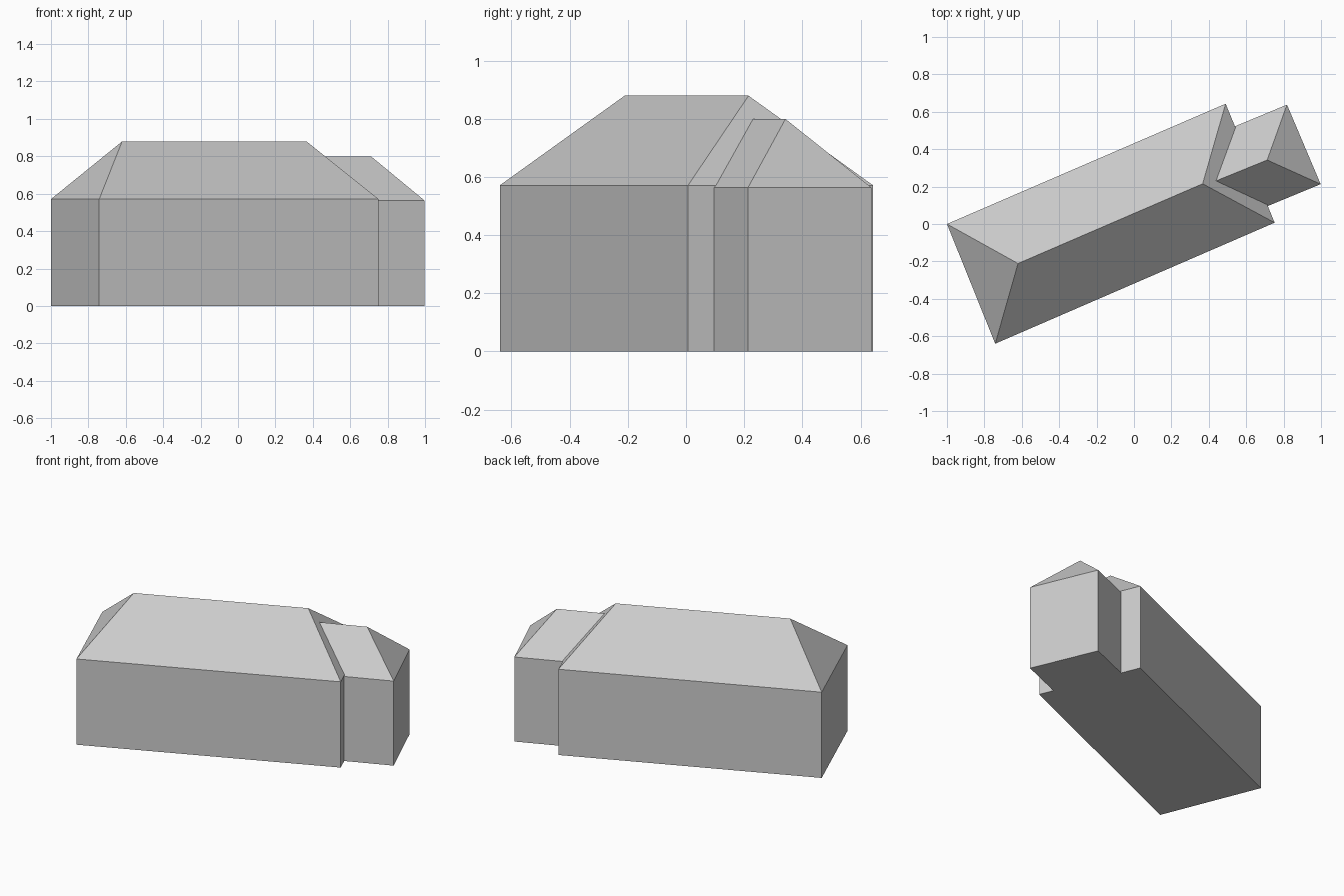
import bpy

# Remove the default cube
cube = bpy.data.objects.get("Cube")
if cube:
    bpy.data.objects.remove(cube, do_unlink=True)

# One plain grey for walls and roofs
grey = bpy.data.materials.new("plain_grey")
grey.use_nodes = True
colour = (0.6, 0.6, 0.6, 1)
grey.diffuse_color = colour
grey.node_tree.nodes["Principled BSDF"].inputs["Base Color"].default_value = colour


def hipped_block(name, corners, ridge, eave, top, joined=False):
    """Walls and hipped roof over four corners (counter-clockwise).

    The ridge runs from the last-first side to the second-third side.
    A joined block is left open on its last-first side.
    """
    verts = [(x, y, 0) for x, y in corners]
    verts += [(x, y, eave) for x, y in corners]
    verts += [(x, y, top) for x, y in ridge]
    start, end = 8, 9

    floor = [(3, 2, 1, 0)]
    walls = [(i, (i + 1) % 4, (i + 1) % 4 + 4, i + 4) for i in range(4)]
    roof = [(4, 5, end, start), (5, 6, end), (6, 7, start, end), (7, 4, start)]
    if joined:
        walls.pop()
        roof.pop()

    mesh = bpy.data.meshes.new(name)
    mesh.from_pydata(verts, [], floor + walls + roof)
    mesh.materials.append(grey)
    mesh.update()
    obj = bpy.data.objects.new(name, mesh)
    bpy.context.collection.objects.link(obj)
    return obj


# Long main house
hipped_block(
    "main_house",
    [(-0.742, -0.64), (0.752, 0.007), (0.49, 0.643), (-1, 0)],
    [(-0.62, -0.211), (0.367, 0.215)],
    eave=0.571, top=0.879)

# Lower wing running into the hip of the main house
hipped_block(
    "side_wing",
    [(0.715, 0.096), (0.998, 0.213), (0.818, 0.638), (0.539, 0.522)],
    [(0.437, 0.23), (0.712, 0.342)],
    eave=0.563, top=0.799, joined=True)
